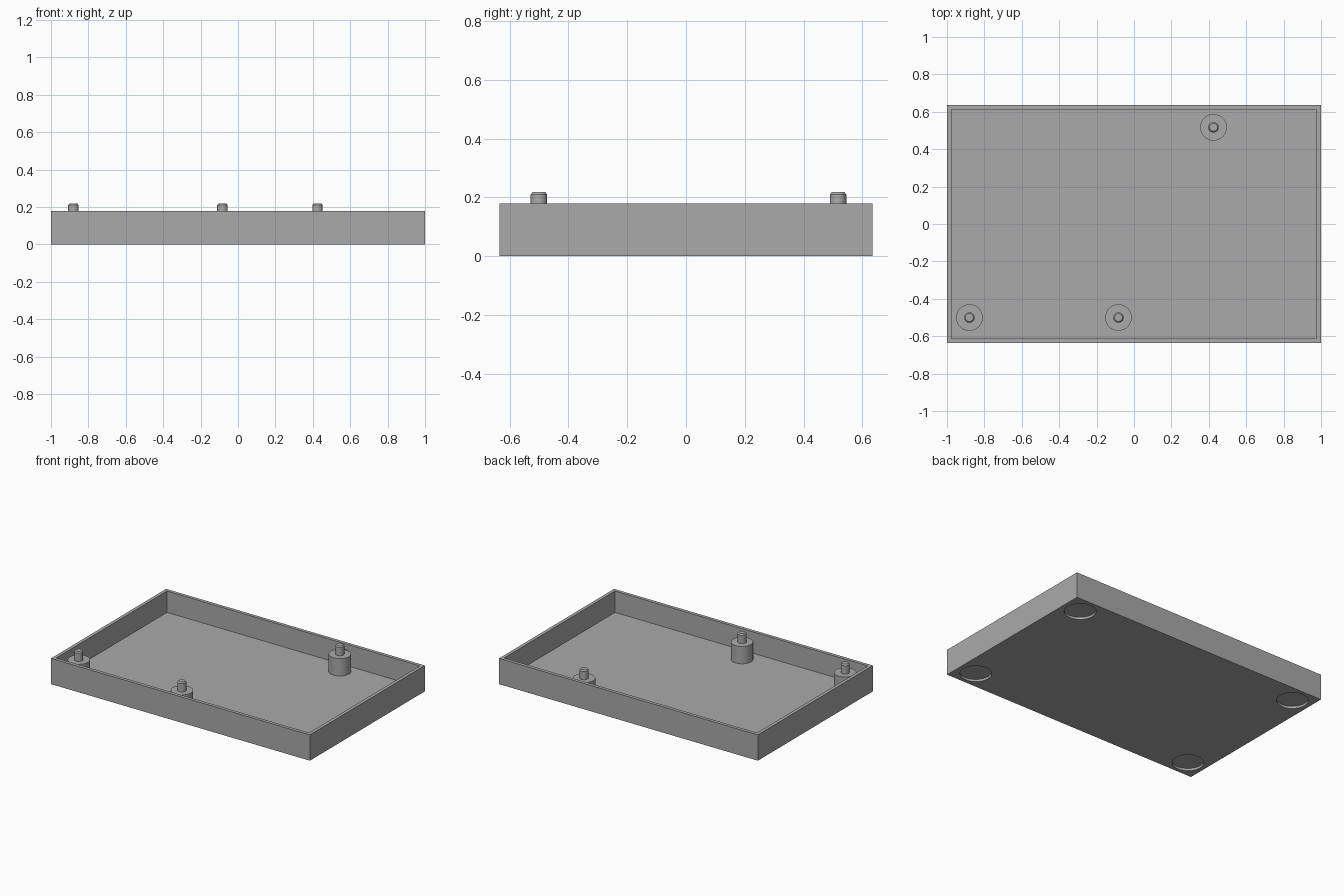
import bpy, bmesh, math

if "Cube" in bpy.data.objects:
    bpy.data.objects.remove(bpy.data.objects["Cube"])

grey = bpy.data.materials.new("grey plastic")
grey.diffuse_color = (0.4, 0.4, 0.4, 1)
grey.use_nodes = True
grey.node_tree.nodes["Principled BSDF"].inputs["Base Color"].default_value = grey.diffuse_color

HX, HY, H = 1.0, 0.635, 0.18      # outer half sizes and height
WALL, FLOOR = 0.033, 0.031


def make(name, bm):
    bmesh.ops.recalc_face_normals(bm, faces=bm.faces)
    mesh = bpy.data.meshes.new(name)
    bm.to_mesh(mesh)
    bm.free()
    mesh.materials.append(grey)
    obj = bpy.data.objects.new(name, mesh)
    bpy.context.collection.objects.link(obj)
    return obj


def lathe(name, profile, x, y, sides=48):
    """Closed solid of revolution from (radius, z) rings."""
    bm = bmesh.new()
    rings = [[bm.verts.new((x + r * math.cos(2 * math.pi * i / sides),
                            y + r * math.sin(2 * math.pi * i / sides), z))
              for i in range(sides)] for r, z in profile]
    for a, b in zip(rings, rings[1:]):
        for i in range(sides):
            j = (i + 1) % sides
            bm.faces.new((a[i], a[j], b[j], b[i]))
    bm.faces.new(rings[0])
    bm.faces.new(rings[-1])
    return make(name, bm)


# Open tray: a box whose top is inset and pushed down
bm = bmesh.new()
bmesh.ops.create_cube(bm, size=1)
for v in bm.verts:
    v.co = (v.co.x * 2 * HX, v.co.y * 2 * HY, (v.co.z + 0.5) * H)
top = max(bm.faces, key=lambda f: f.calc_center_median().z)
bmesh.ops.inset_region(bm, faces=[top], thickness=WALL)
well = bmesh.ops.extrude_discrete_faces(bm, faces=[top])["faces"][0]
for v in well.verts:
    v.co.z = FLOOR
tray = make("tray", bm)

# Shallow round foot recesses under the four corners
for sx in (-1, 1):
    for sy in (-1, 1):
        cutter = lathe("foot_recess_cutter", [(0.10, -0.02), (0.10, 0.016)],
                       sx * 0.87, sy * 0.51)
        cutter.hide_render = True
        cutter.hide_set(True)
        mod = tray.modifiers.new("foot_recess", 'BOOLEAN')
        mod.operation = 'DIFFERENCE'
        mod.solver = 'EXACT'
        mod.object = cutter

# Standoffs, each with a chamfered locating pin
standoff = [(0.071, FLOOR), (0.071, 0.152), (0.028, 0.152),
            (0.028, 0.21), (0.021, 0.218)]
for x, y in ((-0.88, -0.5), (-0.083, -0.5), (0.425, 0.517)):
    post = lathe("standoff", standoff, x, y)
    bpy.ops.object.select_all(action='DESELECT')
    post.select_set(True)
    bpy.context.view_layer.objects.active = post
    bpy.ops.object.shade_smooth_by_angle(angle=math.radians(30))
